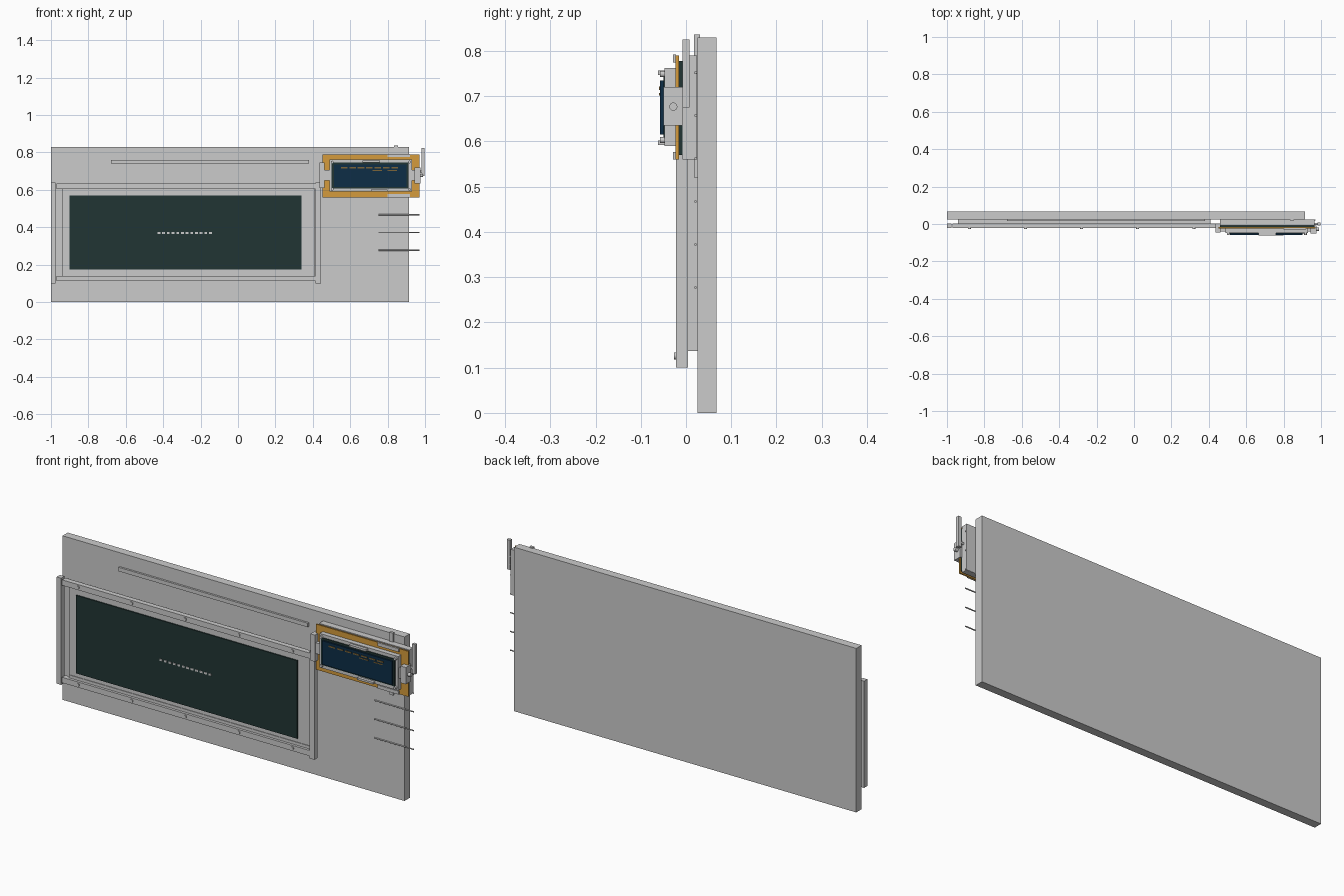
import bpy
import math

cube = bpy.data.objects.get("Cube")
if cube:
    bpy.data.objects.remove(cube, do_unlink=True)


def material(name, rgb):
    m = bpy.data.materials.new(name)
    m.use_nodes = True
    m.diffuse_color = (*rgb, 1)
    m.node_tree.nodes["Principled BSDF"].inputs["Base Color"].default_value = (*rgb, 1)
    return m


GREY = material("light grey", (0.6, 0.6, 0.6))
GREEN = material("dark green glass", (0.015, 0.036, 0.034))
NAVY = material("navy glass", (0.004, 0.026, 0.062))
ORANGE = material("amber board", (0.66, 0.33, 0.045))
GOLD = material("dim gold", (0.2, 0.13, 0.04))


def box(name, x, y, z, mat=GREY):
    """Box from the (low, high) range on each axis."""
    bpy.ops.mesh.primitive_cube_add(size=1, location=[sum(r) / 2 for r in (x, y, z)])
    ob = bpy.context.object
    ob.name = name
    ob.scale = [r[1] - r[0] for r in (x, y, z)]
    bpy.ops.object.transform_apply(location=False, rotation=False, scale=True)
    ob.data.materials.append(mat)
    return ob


def peg(name, centre, radius, length, axis, mat=GREY):
    """Smooth cylinder along one axis."""
    turn = {"x": (0, math.pi / 2, 0), "y": (math.pi / 2, 0, 0), "z": (0, 0, 0)}[axis]
    bpy.ops.mesh.primitive_cylinder_add(vertices=16, radius=radius, depth=length,
                                        location=centre, rotation=turn)
    ob = bpy.context.object
    ob.name = name
    ob.data.materials.append(mat)
    bpy.ops.object.shade_smooth_by_angle()
    return ob


def ring(name, x, y, z, border, mat=GREY):
    """Rectangular frame made of four bars."""
    for side, zz in (("bottom", (z[0], z[0] + border)), ("top", (z[1] - border, z[1]))):
        box(f"{name}_{side}", x, y, zz, mat)
    inner = (z[0] + border, z[1] - border)
    for side, xx in (("right", (x[0], x[0] + border)), ("left", (x[1] - border, x[1]))):
        box(f"{name}_{side}", xx, y, inner, mat)


# Wall slab, ledge strip and vertical conduit
box("wall_slab", (-1, 0.915), (0.025, 0.067), (0, 0.83))
box("wall_strip", (-0.68, 0.38), (0.015, 0.026), (0.74, 0.76))
box("wall_conduit", (0.835, 0.855), (0.018, 0.031), (0.52, 0.836))

# Row of thin rods past the edge of the wall
for i in range(6):
    peg("side_rod", (0.86, 0.021, 0.277 + 0.095 * i), 0.003, 0.22, "x")

# Large screen with its posts and rails
box("screen_panel", (-0.94, 0.41), (-0.006, 0.026), (0.137, 0.607))
box("large_screen", (-0.9, 0.34), (-0.012, -0.005), (0.175, 0.57), GREEN)
for x in ((-1, -0.975), (0.415, 0.443)):
    box("frame_post", x, (-0.022, 0.004), (0.1, 0.64))
for z in ((0.112, 0.14), (0.605, 0.633)):
    box("frame_rail", (-0.97, 0.415), (-0.022, 0.004), z)
    for i in range(5):
        peg("rail_screw", (-0.88 + 0.3 * i, -0.024, sum(z) / 2), 0.008, 0.006, "y")
for z in ((0.14, 0.155), (0.59, 0.605)):
    box("panel_lip", (-0.94, 0.41), (-0.009, 0), z)
for i in range(12):
    x = -0.43 + 0.025 * i
    box("screen_tick", (x, x + 0.015), (-0.014, -0.011), (0.365, 0.375))

# Small display: stacked backing, circuit board and housing
box("display_back", (0.46, 0.965), (-0.008, 0.024), (0.56, 0.79))
box("display_layer", (0.46, 0.965), (-0.016, -0.008), (0.57, 0.778), GREEN)
box("display_board", (0.453, 0.97), (-0.023, -0.016), (0.56, 0.79), ORANGE)
box("display_housing", (0.49, 0.93), (-0.04, -0.023), (0.59, 0.762))
ring("display_bezel", (0.49, 0.93), (-0.047, -0.04), (0.59, 0.762), 0.016)
box("display_glass_bed", (0.5, 0.912), (-0.05, -0.04), (0.607, 0.745), GREEN)
box("display_screen", (0.512, 0.902), (-0.058, -0.05), (0.615, 0.735), NAVY)

# Screws on the bezel corners
for x in (0.503, 0.917):
    for z in (0.603, 0.749):
        peg("bezel_screw", (x, -0.05, z), 0.007, 0.016, "y")

# Painted marks on the small screen
for i in range(7):
    x = 0.55 + 0.045 * i
    box("display_mark", (x, x + 0.035), (-0.06, -0.057), (0.714, 0.721), GOLD)
for x, z in ((0.72, 0.702), (0.8, 0.702)):
    box("display_mark", (x, x + 0.05), (-0.06, -0.057), (z, z + 0.005), GOLD)

# Clips and buttons above and below the housing
for z in ((0.56, 0.577), (0.775, 0.792)):
    box("board_clip", (0.8, 0.92), (-0.029, -0.022), z)
box("lower_button", (0.71, 0.8), (-0.062, -0.045), (0.592, 0.602))
box("upper_button", (0.665, 0.76), (-0.062, -0.045), (0.747, 0.757))

# Side brackets, knob and aerial
box("inner_bracket", (0.437, 0.463), (-0.045, 0.004), (0.61, 0.745))
box("outer_bracket", (0.945, 0.975), (-0.05, -0.008), (0.635, 0.72))
for x in ((0.463, 0.49), (0.93, 0.945)):
    box("bracket_arm", x, (-0.04, -0.023), (0.65, 0.705))
peg("bracket_knob", (0.98, -0.028, 0.677), 0.009, 0.02, "x")
box("aerial", (0.98, 0.998), (-0.008, 0.008), (0.675, 0.825))
peg("aerial_mount", (0.975, 0, 0.7), 0.006, 0.02, "x")
